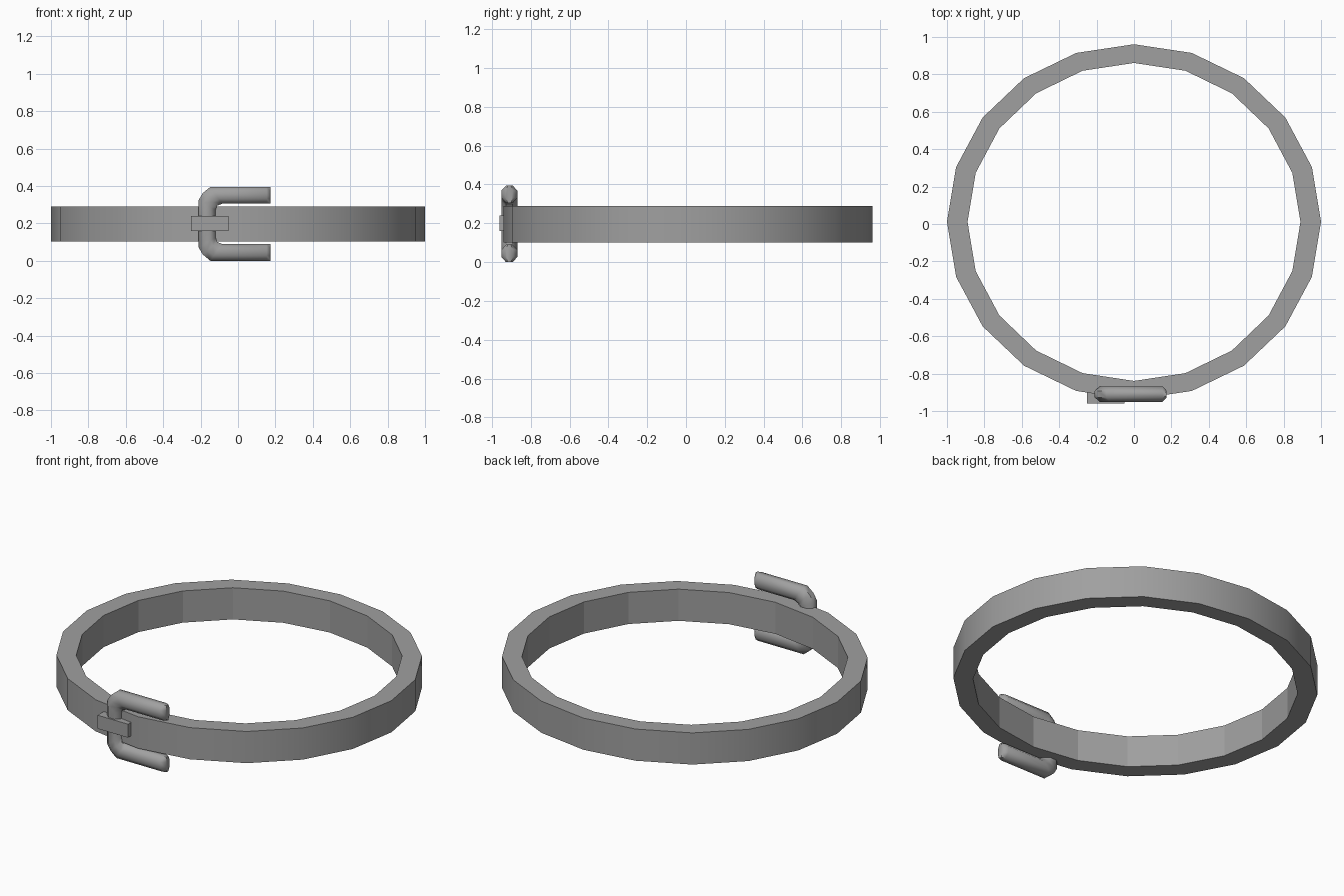
import bpy
import bmesh
import math

if "Cube" in bpy.data.objects:
    bpy.data.objects.remove(bpy.data.objects["Cube"], do_unlink=True)

# One grey material for everything
grey = bpy.data.materials.new("grey")
grey.use_nodes = True
colour = (0.35, 0.35, 0.35, 1.0)
grey.diffuse_color = colour
grey.node_tree.nodes["Principled BSDF"].inputs["Base Color"].default_value = colour


def make_object(name, bm, smooth_angle=None):
    bmesh.ops.recalc_face_normals(bm, faces=bm.faces)
    mesh = bpy.data.meshes.new(name)
    bm.to_mesh(mesh)
    bm.free()
    mesh.materials.append(grey)
    obj = bpy.data.objects.new(name, mesh)
    bpy.context.collection.objects.link(obj)
    if smooth_angle is not None:
        bpy.ops.object.select_all(action='DESELECT')
        obj.select_set(True)
        bpy.context.view_layer.objects.active = obj
        bpy.ops.object.shade_smooth_by_angle(angle=math.radians(smooth_angle))
    return obj


def bridge(bm, a, b):
    """Join two closed rings of vertices with quads."""
    n = len(a)
    return [bm.faces.new((a[i], a[(i + 1) % n], b[(i + 1) % n], b[i])) for i in range(n)]


# Strap: a 20-sided oval hoop with a rectangular section
SIDES, CENTRE_Y = 20, 0.011
BOTTOM, TOP = 0.102, 0.29
OUTER, INNER = (1.0, 0.95), (0.89, 0.85)


def oval(bm, radii, z):
    return [bm.verts.new((radii[0] * math.cos(math.tau * i / SIDES),
                          CENTRE_Y + radii[1] * math.sin(math.tau * i / SIDES), z))
            for i in range(SIDES)]


bm = bmesh.new()
rings = [oval(bm, OUTER, BOTTOM), oval(bm, OUTER, TOP),
         oval(bm, INNER, TOP), oval(bm, INNER, BOTTOM)]
for i in range(4):
    bridge(bm, rings[i], rings[(i + 1) % 4])
strap = make_object("strap", bm, 30)
# The outside is smooth, the inside and rims are faceted
for poly in strap.data.polygons:
    c = poly.center
    poly.use_smooth = abs(poly.normal.z) < 0.5 and \
        poly.normal.x * c.x + poly.normal.y * (c.y - CENTRE_Y) > 0

# Buckle: a C-shaped octagonal bar, given as (inner x, z), (outer x, z), y scale
MID_Z, BAR_Y, HALF_Y = 0.1975, -0.91, 0.041
half = [((0.175, 0.305), (0.175, 0.395), 0.45),
        ((0.153, 0.305), (0.153, 0.395), 1.0),
        ((-0.085, 0.305), (-0.148, 0.395), 1.0),
        ((-0.112, 0.294), (-0.188, 0.362), 1.0),
        ((-0.12, 0.27), (-0.21, 0.325), 1.0)]
mirrored = [((a[0], 2 * MID_Z - a[1]), (b[0], 2 * MID_Z - b[1]), s)
            for a, b, s in reversed(half)]

bm = bmesh.new()
sections = []
for inner, outer, scale in half + mirrored:
    ring = []
    for k in range(8):
        ang = math.tau * (k + 0.5) / 8
        u = math.cos(ang) / math.cos(math.pi / 8)
        v = math.sin(ang) / math.cos(math.pi / 8)
        t = (1 + u) / 2
        ring.append(bm.verts.new((inner[0] + (outer[0] - inner[0]) * t,
                                  BAR_Y + HALF_Y * v * scale,
                                  inner[1] + (outer[1] - inner[1]) * t)))
    sections.append(ring)
for a, b in zip(sections, sections[1:]):
    bridge(bm, a, b)
bm.faces.new(sections[0])
bm.faces.new(sections[-1])
make_object("buckle_frame", bm, 50)

# Loop plate holding the buckle to the strap
bm = bmesh.new()
bmesh.ops.create_cube(bm, size=1.0)
for v in bm.verts:
    v.co.x = -0.15 + v.co.x * 0.2
    v.co.y = -0.915 + v.co.y * 0.09
    v.co.z = 0.2 + v.co.z * 0.08
make_object("buckle_loop", bm)
